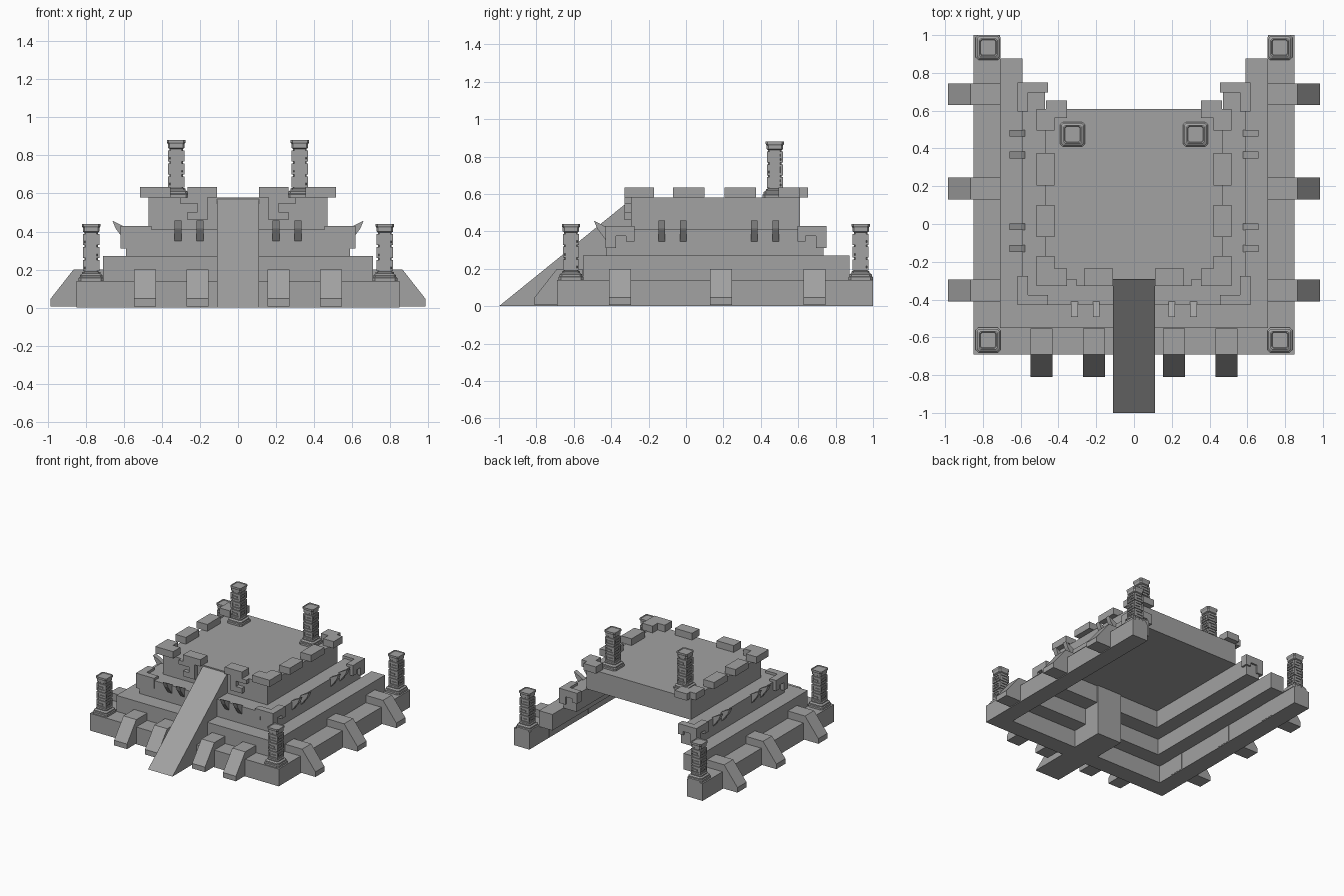
import bpy, bmesh
from mathutils import Matrix, Vector

cube = bpy.data.objects.get("Cube")
if cube:
    bpy.data.objects.remove(cube, do_unlink=True)

stone = bpy.data.materials.new("grey_stone")
stone.use_nodes = True
GREY = (0.36, 0.36, 0.36, 1)
stone.diffuse_color = GREY
stone.node_tree.nodes["Principled BSDF"].inputs["Base Color"].default_value = GREY

MID = 0.16  # centre of the square tiers along y


def finish(name, bm, mirror=False):
    bmesh.ops.recalc_face_normals(bm, faces=bm.faces)
    mesh = bpy.data.meshes.new(name)
    bm.to_mesh(mesh)
    bm.free()
    mesh.materials.append(stone)
    obj = bpy.data.objects.new(name, mesh)
    bpy.context.collection.objects.link(obj)
    if mirror:
        mod = obj.modifiers.new("mirror", "MIRROR")
        mod.use_mirror_merge = False
    return obj


def add_box(bm, x0, x1, y0, y1, z0, z1, matrix=Matrix()):
    size = Matrix.Diagonal((x1 - x0, y1 - y0, z1 - z0, 1))
    place = Matrix.Translation(((x0 + x1) / 2, (y0 + y1) / 2, (z0 + z1) / 2))
    bmesh.ops.create_cube(bm, size=1, matrix=matrix @ place @ size)


def add_prism(bm, profile, axis, lo, hi):
    """Extrude a 2D profile along axis x, y or z."""
    def point(a, b, c):
        return {"x": (c, a, b), "y": (a, c, b), "z": (a, b, c)}[axis]
    face = bm.faces.new([bm.verts.new(point(a, b, lo)) for a, b in profile])
    new = bmesh.ops.extrude_face_region(bm, geom=[face])["geom"]
    verts = [v for v in new if isinstance(v, bmesh.types.BMVert)]
    shift = Vector(point(0, 0, hi)) - Vector(point(0, 0, lo))
    bmesh.ops.translate(bm, vec=shift, verts=verts)


def add_loft(bm, rings, x, y, z):
    """Stack chamfered square rings given as (half width, height)."""
    loops = []
    for half, h in rings:
        c = half * 0.8
        corners = [(half, -c), (half, c), (c, half), (-c, half),
                   (-half, c), (-half, -c), (-c, -half), (c, -half)]
        loops.append([bm.verts.new((x + a, y + b, z + h)) for a, b in corners])
    n = len(loops[0])
    for low, high in zip(loops, loops[1:]):
        for i in range(n):
            j = (i + 1) % n
            bm.faces.new((low[i], low[j], high[j], high[i]))
    bm.faces.new(loops[0])
    bm.faces.new(loops[-1])


# Three U-shaped terraces, open at the back and hollow beneath
for name, outer, inner, front, inner_front, back, z0, z1 in (
        ("lower_terrace", 0.85, 0.71, -0.69, -0.55, 1.0, 0.0, 0.14),
        ("middle_terrace", 0.71, 0.59, -0.55, -0.425, 0.875, 0.14, 0.27),
        ("upper_terrace", 0.59, 0.47, -0.425, -0.295, 0.735, 0.27, 0.41)):
    bm = bmesh.new()
    add_prism(bm, [(-outer, back), (-outer, front), (outer, front), (outer, back),
                   (inner, back), (inner, inner_front),
                   (-inner, inner_front), (-inner, back)], "z", z0, z1)
    finish(name, bm)

# Top platform
bm = bmesh.new()
add_box(bm, -0.47, 0.47, -0.295, 0.61, 0.41, 0.58)
finish("top_platform", bm)

# Central ramp
bm = bmesh.new()
add_prism(bm, [(-1.0, 0), (-0.283, 0), (-0.283, 0.58)], "x", -0.11, 0.11)
finish("front_ramp", bm)


# Sloped buttresses on the sides and the front
def buttress(inner, knee, outer):
    return [(inner, 0.006), (outer, 0.006), (outer, 0.047), (knee, 0.2), (inner, 0.2)]


bm = bmesh.new()
for y in (-0.353, 0.187, 0.687):
    add_prism(bm, buttress(0.708, 0.865, 0.985), "y", y - 0.058, y + 0.058)
finish("side_buttresses", bm, True)
bm = bmesh.new()
for x in (0.212, 0.49):
    add_prism(bm, buttress(-0.553, -0.69, -0.81), "x", x - 0.058, x + 0.058)
finish("front_buttresses", bm, True)


# Curved spikes on the upper terrace
def spike(base):
    return [(base(d), z) for d, z in ((-0.01, 0.345), (0.002, 0.345), (0.055, 0.415),
                                      (0.072, 0.457), (0.01, 0.425), (-0.01, 0.41))]


bm = bmesh.new()
for y in (-0.13, -0.015, 0.365, 0.48):
    add_prism(bm, spike(lambda d: 0.588 + d), "y", y - 0.018, y + 0.018)
for x in (0.2, 0.315):
    add_prism(bm, spike(lambda d: -0.42 - d), "x", x - 0.018, x + 0.018)
finish("terrace_spikes", bm, True)

# Stepped key ornaments on the upper terrace corners
for name, side in (("front_corner_keys", -1), ("back_corner_keys", 1)):
    bm = bmesh.new()
    for x0, x1, d0, d1, z0, z1 in (
            (0.455, 0.618, 0.535, 0.59, 0.375, 0.43),
            (0.56, 0.618, 0.435, 0.535, 0.375, 0.43),
            (0.56, 0.618, 0.535, 0.59, 0.31, 0.375),
            (0.455, 0.5, 0.535, 0.59, 0.345, 0.375),
            (0.56, 0.618, 0.435, 0.48, 0.345, 0.375)):
        ys = sorted((MID + side * d0, MID + side * d1))
        add_box(bm, x0, x1, *ys, z0, z1)
    finish(name, bm, True)

# Battlement blocks around the top platform
bm = bmesh.new()
for x0, x1, y0, y1 in ((0.42, 0.515, -0.07, 0.1), (0.42, 0.515, 0.205, 0.375),
                       (0.11, 0.265, -0.328, -0.235)):
    add_box(bm, x0, x1, y0, y1, 0.58, 0.635)
for corner in ([(0.355, -0.328), (0.515, -0.328), (0.515, -0.17),
                (0.42, -0.17), (0.42, -0.235), (0.355, -0.235)],
               [(0.42, 0.495), (0.515, 0.495), (0.515, 0.61), (0.465, 0.61),
                (0.465, 0.653), (0.355, 0.653), (0.355, 0.56), (0.42, 0.56)]):
    add_prism(bm, corner, "z", 0.58, 0.635)
finish("battlements", bm, True)

# Hook reliefs beside the ramp
bm = bmesh.new()
add_prism(bm, [(0.16, 0.58), (0.16, 0.46), (0.265, 0.46), (0.265, 0.503), (0.212, 0.503),
               (0.212, 0.547), (0.305, 0.547), (0.305, 0.58)], "y", -0.328, -0.29)
finish("front_hooks", bm, True)


# Carved pillars: moulded base, key-pattern shaft, flared cap
def pillar(name, x, y, z):
    bm = bmesh.new()
    add_loft(bm, [(0.066, 0), (0.066, 0.015), (0.06, 0.02), (0.06, 0.03),
                  (0.048, 0.038), (0.048, 0.046), (0.036, 0.05), (0.036, 0.255),
                  (0.044, 0.26), (0.044, 0.28), (0.049, 0.288), (0.049, 0.3),
                  (0.043, 0.3), (0.04, 0.296)], x, y, z)
    for turn in range(4):
        face = Matrix.Translation((x, y, z)) @ Matrix.Rotation(turn * 1.570796, 4, "Z")
        for row in range(3):
            h = 0.052 + row * 0.068
            flip = -1 if row % 2 else 1
            for u0, u1, a, b in ((-0.043, 0.043, 0, 0.012), (-0.043, -0.029, 0.012, 0.058),
                                 (-0.029, 0.043, 0.046, 0.058), (0.029, 0.043, 0.022, 0.046),
                                 (-0.012, 0.029, 0.022, 0.033)):
                us = sorted((u0 * flip, u1 * flip))
                add_box(bm, *us, -0.043, -0.034, h + a, h + b, face)
    finish(name, bm, True)


pillar("front_pillars", 0.772, -0.615, 0.14)
pillar("back_pillars", 0.772, 0.934, 0.14)
pillar("platform_pillars", 0.325, 0.475, 0.58)
